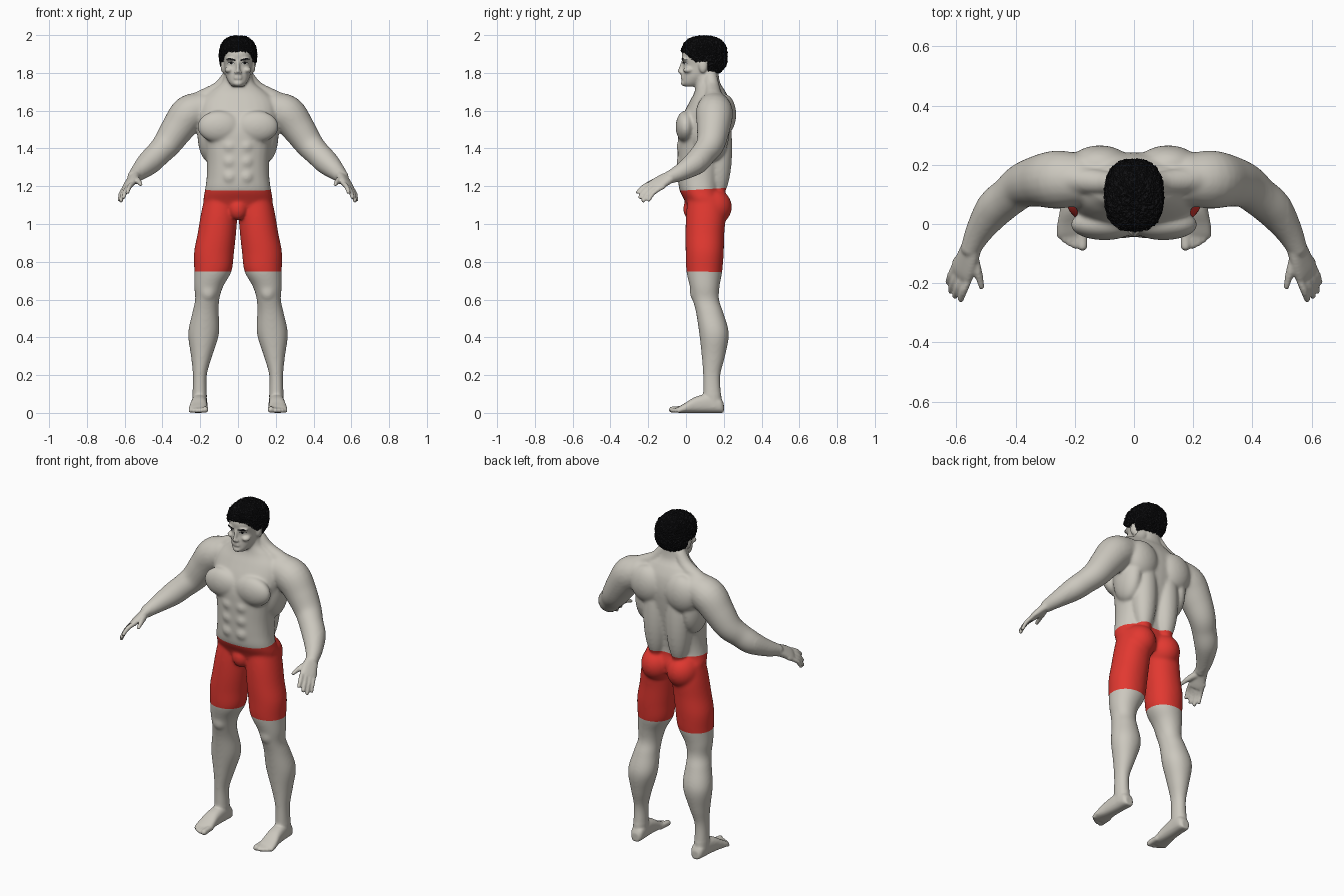
import bpy, bmesh, math, random
from mathutils import Vector, Matrix, noise
from mathutils.bvhtree import BVHTree

if "Cube" in bpy.data.objects:
    bpy.data.objects.remove(bpy.data.objects["Cube"])

random.seed(4)


def material(name, rgb):
    m = bpy.data.materials.new(name)
    m.diffuse_color = (*rgb, 1)
    m.use_nodes = True
    m.node_tree.nodes["Principled BSDF"].inputs["Base Color"].default_value = m.diffuse_color
    return m


SKIN = material("pale skin", (0.60, 0.575, 0.515))
RED = material("red cloth", (0.76, 0.04, 0.03))
BLACK = material("black hair", (0.006, 0.006, 0.007))
WHITE = material("eye white", (0.75, 0.75, 0.72))


def resample(rows, k=5):
    """Catmull-Rom smoothing of a short table of stations."""
    out, n = [], len(rows)
    for i in range(n - 1):
        p = [rows[max(0, min(n - 1, i + j))] for j in (-1, 0, 1, 2)]
        for s in range(k):
            t = s / k
            out.append([0.5 * (2 * b + (c - a) * t + (2 * a - 5 * b + 4 * c - d) * t * t
                               + (3 * b - a - 3 * c + d) * t ** 3) for a, b, c, d in zip(*p)])
    return out + [list(rows[-1])]


def loft(bm, rings, e=2.2, n=28):
    """Skin over (centre, u, v) superellipse rings, with closed ends."""
    loops = []
    for c, u, v in rings:
        loop = []
        for i in range(n):
            a = 2 * math.pi * i / n
            ca, sa = math.cos(a), math.sin(a)
            loop.append(bm.verts.new(c + u * math.copysign(abs(ca) ** (2 / e), ca)
                                     + v * math.copysign(abs(sa) ** (2 / e), sa)))
        loops.append(loop)
    for a, b in zip(loops, loops[1:]):
        for i in range(n):
            j = (i + 1) % n
            bm.faces.new((a[i], a[j], b[j], b[i]))
    bm.faces.new(loops[0][::-1])
    bm.faces.new(loops[-1])


def column(bm, rows, e=2.2):
    """Upright loft; rows are z, centre x, half width, front y, back y."""
    loft(bm, [(Vector((cx, (f + b) / 2, z)), Vector((rx, 0, 0)), Vector((0, (b - f) / 2, 0)))
              for z, cx, rx, f, b in resample(rows)], e)


def ball(bm, c, r):
    bmesh.ops.create_uvsphere(bm, u_segments=28, v_segments=18, radius=1,
                              matrix=Matrix.Translation(c) @ Matrix.Diagonal((*r, 1)))


def limb(bm, pts):
    """Round tube through x, y, z, radius stations with ball ends."""
    rows = resample(pts)
    pos = [Vector(r[:3]) for r in rows]
    rings = []
    for i, r in enumerate(rows):
        t = (pos[min(i + 1, len(pos) - 1)] - pos[max(i - 1, 0)]).normalized()
        u = t.cross(Vector((0.3, -0.5, 0.8))).normalized()
        rings.append((pos[i], u * r[3], t.cross(u) * r[3]))
    loft(bm, rings, 2, 20)
    for p in (pts[0], pts[-1]):
        ball(bm, p[:3], (p[3],) * 3)


def add_object(name, bm, mats):
    me = bpy.data.meshes.new(name)
    bm.to_mesh(me)
    bm.free()
    for m in mats:
        me.materials.append(m)
    ob = bpy.data.objects.new(name, me)
    bpy.context.collection.objects.link(ob)
    return ob


bm = bmesh.new()
# leg
column(bm, [(1.14, .09, .088, .01, .2), (1.05, .1, .097, 0, .21), (.95, .112, .102, -.003, .203),
            (.85, .127, .106, -.002, .2), (.75, .133, .099, .002, .192), (.67, .155, .077, .02, .178),
            (.6, .163, .064, .035, .175), (.53, .172, .07, .053, .198), (.42, .182, .082, .07, .227),
            (.3, .193, .056, .083, .207), (.2, .202, .037, .09, .182), (.1, .203, .038, .09, .186),
            (.03, .203, .038, .09, .195)], 2.1)
ball(bm, (.158, .05, .64), (.04, .03, .05))
ball(bm, (.085, .14, 1.09), (.092, .103, .1))
# foot and toes
rows = [(.2, .2, .022, .05), (.18, .2, .037, .08), (.12, .203, .04, .1), (.05, .207, .043, .085),
        (0, .21, .049, .055), (-.03, .21, .05, .038), (-.045, .211, .047, .028)]
loft(bm, [(Vector((cx, y, h / 2)), Vector((rx, 0, 0)), Vector((0, 0, h / 2)))
          for y, cx, rx, h in resample(rows)], 2.5)
for x, tip, r in ((.174, -.074, .017), (.199, -.073, .012), (.217, -.064, .012),
                  (.234, -.053, .012), (.25, -.038, .012)):
    limb(bm, [(x, -.01, .02, r), (x, tip * .6, .019, r), (x, tip, r, r)])
# arm
limb(bm, [(.19, .15, 1.61, .09), (.26, .15, 1.582, .099), (.32, .145, 1.505, .088),
          (.375, .13, 1.425, .076), (.42, .095, 1.375, .068), (.47, .052, 1.325, .065),
          (.52, -.02, 1.278, .048), (.55, -.08, 1.25, .035)])
# palm
width = Vector((.025, .022, -.0175)).normalized()
along = Vector((.03, -.1, -.055)).normalized()
thick = width.cross(along).normalized()
loft(bm, [(Vector(r[:3]), width * r[3], thick * r[4]) for r in resample(
    [(.545, -.07, 1.255, .034, .028), (.562, -.115, 1.233, .042, .022),
     (.578, -.155, 1.208, .046, .019), (.584, -.175, 1.196, .042, .015)])], 2.5)
# fingers and thumb
for base, tip, r in (((.558, -.185, 1.215), (.585, -.255, 1.168), .0125),
                     ((.577, -.178, 1.203), (.605, -.243, 1.142), .0125),
                     ((.594, -.165, 1.191), (.619, -.226, 1.123), .0125),
                     ((.608, -.147, 1.182), (.628, -.197, 1.126), .0115)):
    b, t = Vector(base), Vector(tip)
    mid = (b + t) / 2 + Vector((.003, -.004, .006))
    limb(bm, [(*(b - along * .03), r), (*b, r), (*mid, r), (*t, r * .85)])
limb(bm, [(.55, -.1, 1.24, .02), (.532, -.15, 1.23, .018), (.52, -.185, 1.22, .014),
          (.513, -.215, 1.208, .011)])
# chest, shoulder blade, back and flank muscles
ball(bm, (.1, -.002, 1.515), (.115, .053, .085))
ball(bm, (.115, .2, 1.58), (.105, .066, .11))
ball(bm, (.075, .175, 1.4), (.072, .07, .26))
ball(bm, (.155, .13, 1.48), (.06, .1, .15))
for z in (1.25, 1.33, 1.41):
    ball(bm, (.042, -.02, z), (.042, .03, .042))
# neck muscle
limb(bm, [(.05, .13, 1.78, .035), (.1, .14, 1.715, .04), (.2, .15, 1.655, .05)])
# ear, brow ridge, cheekbone, nostril
ball(bm, (.08, .09, 1.835), (.012, .022, .036))
ball(bm, (.034, .0, 1.872), (.03, .024, .01))
ball(bm, (.048, .012, 1.815), (.024, .028, .016))
ball(bm, (.011, -.025, 1.803), (.009, .011, .008))
# opposite side
half = bmesh.ops.duplicate(bm, geom=bm.verts[:] + bm.edges[:] + bm.faces[:])["geom"]
bmesh.ops.scale(bm, vec=(-1, 1, 1), verts=[g for g in half if isinstance(g, bmesh.types.BMVert)])
# torso and neck
column(bm, [(1.06, 0, .15, .02, .19), (1.12, 0, .183, -.005, .2), (1.18, 0, .175, -.035, .185),
            (1.25, 0, .166, -.042, .19), (1.33, 0, .166, -.044, .205), (1.42, 0, .178, -.044, .222),
            (1.5, 0, .2, -.04, .235), (1.58, 0, .212, -.015, .242), (1.65, 0, .2, .02, .232),
            (1.7, 0, .15, .045, .21), (1.75, 0, .088, .05, .18), (1.82, 0, .07, .045, .17)], 2.3)
ball(bm, (0, .03, 1.08), (.05, .045, .06))
# head, chin, nose, lips
column(bm, [(1.728, 0, .03, -.005, .06), (1.745, 0, .046, -.018, .09), (1.775, 0, .062, -.018, .14),
            (1.805, 0, .07, -.017, .175), (1.84, 0, .075, -.014, .19), (1.87, 0, .08, -.02, .2),
            (1.91, 0, .083, -.02, .203), (1.95, 0, .075, .008, .19), (1.975, 0, .05, .035, .15)], 2.3)
ball(bm, (0, -.01, 1.745), (.026, .017, .016))
column(bm, [(1.795, 0, .01, -.03, .01), (1.806, 0, .013, -.046, .01), (1.825, 0, .01, -.039, .01),
            (1.865, 0, .01, -.024, .01)], 2)
for z in (1.771, 1.782):
    ball(bm, (0, -.016, z), (.024, .013, .006))
for v in bm.verts:
    v.co.z = max(v.co.z, 0)
bmesh.ops.recalc_face_normals(bm, faces=bm.faces[:])

# fuse all parts into one continuous body
body = add_object("body", bm, [])
mod = body.modifiers.new("fuse", 'REMESH')
mod.mode, mod.voxel_size = 'VOXEL', 0.006
fused = bpy.data.meshes.new_from_object(
    body.evaluated_get(bpy.context.evaluated_depsgraph_get()))
bpy.data.objects.remove(body)
bm = bmesh.new()
bm.from_mesh(fused)
trunk = [v for v in bm.verts if abs(v.co.x) < .52 and .1 < v.co.z < 1.71]
for verts, times in ((trunk, 12), (bm.verts[:], 2)):
    for _ in range(times):
        bmesh.ops.smooth_vert(bm, verts=verts, factor=0.5,
                              use_axis_x=True, use_axis_y=True, use_axis_z=True)
# shorts, cut cleanly at waistband and hem
for z, tilt in ((1.183, -.06), (.748, .02)):
    bmesh.ops.bisect_plane(bm, geom=bm.verts[:] + bm.edges[:] + bm.faces[:], dist=1e-5,
                           plane_co=(0, .08, z), plane_no=(0, tilt, 1))
for f in bm.faces:
    c = f.calc_center_median()
    y = c.y - .08
    f.material_index = int(abs(c.x) < .35 and .748 - .02 * y < c.z < 1.183 + .06 * y)
    f.smooth = True
face = BVHTree.FromBMesh(bm)
add_object("body", bm, [SKIN, RED])


def face_plate(name, pts, mat, lift):
    """Thin paired strip laid on the face through x, z, half height points."""
    bm = bmesh.new()
    for sx in (1, -1):
        pairs = []
        for x, z, h in resample(pts, 4):
            pair = []
            for dz in (-h, h):
                hit = face.ray_cast(Vector((sx * x, -1, z + dz)), Vector((0, 1, 0)))[0]
                pair.append(bm.verts.new(hit - Vector((0, lift, 0))))
            pairs.append(pair)
        for a, b in zip(pairs, pairs[1:]):
            q = (a[0], b[0], b[1], a[1])
            bm.faces.new(q if sx > 0 else q[::-1])
    add_object(name, bm, [mat])


face_plate("eyebrows", [(.012, 1.866, .003), (.03, 1.871, .005), (.05, 1.875, .004), (.062, 1.869, .001)], BLACK, .003)
face_plate("eyes", [(.02, 1.849, .001), (.03, 1.851, .006), (.042, 1.851, .006), (.053, 1.849, .001)], WHITE, .002)
face_plate("pupils", [(.03, 1.851, .003), (.036, 1.851, .006), (.042, 1.851, .003)], BLACK, .004)
face_plate("eyelashes", [(.018, 1.85, .001), (.034, 1.858, .002), (.056, 1.851, .001)], BLACK, .004)

# hair: rough cap tucked into the head below the hairline
bm = bmesh.new()
bmesh.ops.create_icosphere(bm, subdivisions=6, radius=1)
centre, e = Vector((0, .096, 1.89)), 2.5
for v in bm.verts:
    d = v.co.copy()
    d /= sum(abs(c) ** e for c in d) ** (1 / e)
    rough = 1 + .045 * noise.noise(d * 9) + random.uniform(-.025, .025)
    p = centre + Vector((d.x * .099, d.y * .122, d.z * .106)) * rough
    if p.y < .115:
        line = 1.912 - .055 * max(0, min(1, (p.y + .015) / .06))
    else:
        line = 1.787
    if p.z < line + random.uniform(-.005, .005):
        p = centre + (p - centre) * .6
    v.co = p
    v.co.z = min(p.z, 2.0)
add_object("hair", bm, [BLACK])
